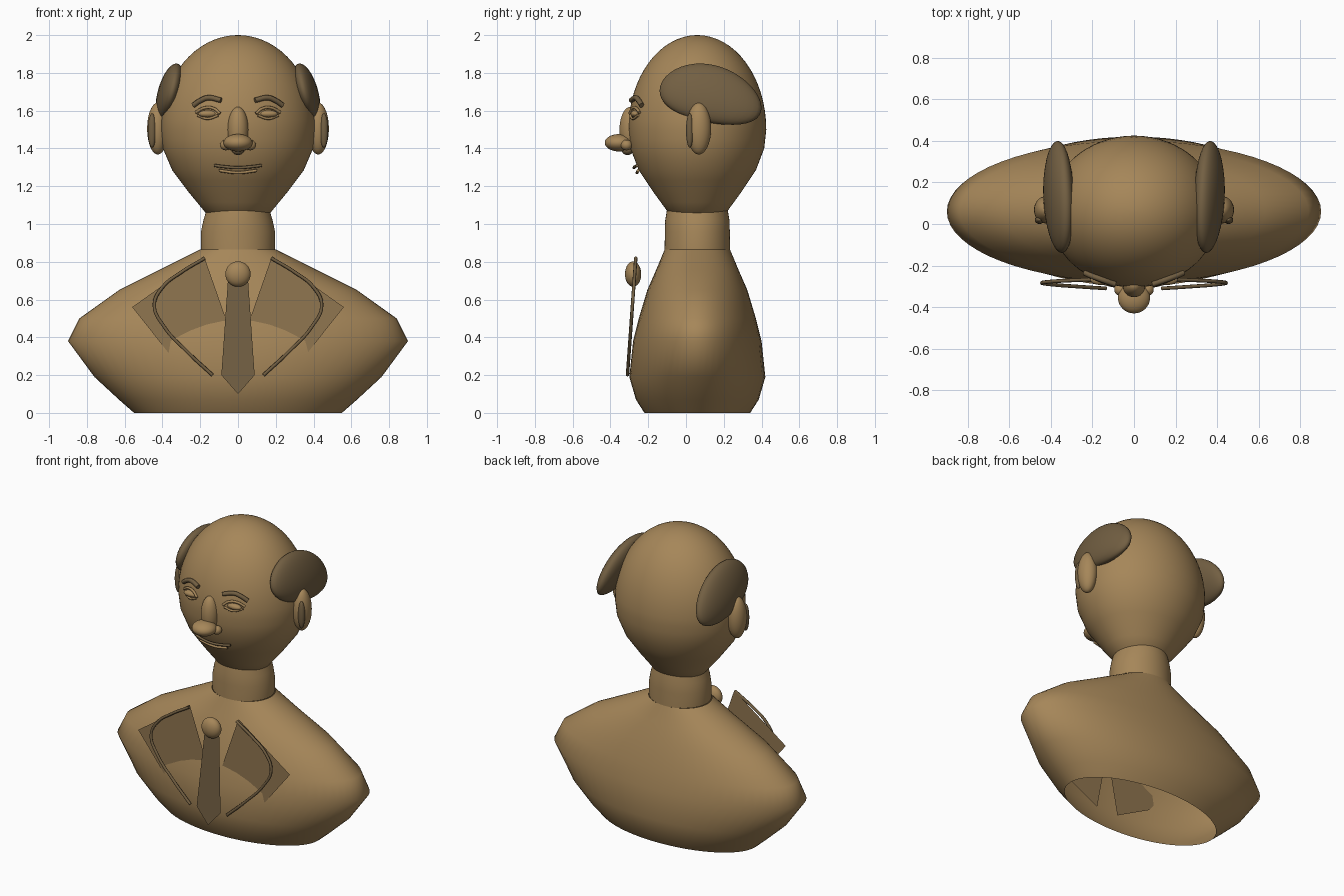
import bpy, bmesh, math
from mathutils import Vector

if "Cube" in bpy.data.objects:
    bpy.data.objects.remove(bpy.data.objects["Cube"])


def material(name, rgb):
    m = bpy.data.materials.new(name)
    m.diffuse_color = (*rgb, 1)
    m.use_nodes = True
    m.node_tree.nodes["Principled BSDF"].inputs["Base Color"].default_value = m.diffuse_color
    return m


TAN = material("tan", (0.38, 0.24, 0.10))
DARK = material("dark brown", (0.17, 0.115, 0.055))
LAPEL = material("mid brown", (0.28, 0.18, 0.08))
CY = 0.06  # depth of the body axis


def finish(name, bm, mat, smooth=True):
    me = bpy.data.meshes.new(name)
    bm.to_mesh(me)
    bm.free()
    me.materials.append(mat)
    for p in me.polygons:
        p.use_smooth = smooth
    ob = bpy.data.objects.new(name, me)
    bpy.context.collection.objects.link(ob)
    return ob


def loft(name, rings, mat, n=64, cap=(False, False)):
    """Stack of elliptical rings (z, half width, half depth)."""
    bm = bmesh.new()
    loops = [[bm.verts.new((rx * math.cos(2 * math.pi * i / n),
                            CY + ry * math.sin(2 * math.pi * i / n), z))
              for i in range(n)] for z, rx, ry in rings]
    for a, b in zip(loops, loops[1:]):
        for i in range(n):
            j = (i + 1) % n
            bm.faces.new((a[i], a[j], b[j], b[i]))
    if cap[0]:
        bm.faces.new(loops[0][::-1])
    if cap[1]:
        bm.faces.new(loops[-1])
    return finish(name, bm, mat)


def ellipsoid(name, c, r, mat, bend=None):
    bm = bmesh.new()
    bmesh.ops.create_uvsphere(bm, u_segments=32, v_segments=20, radius=1)
    for v in bm.verts:
        p = Vector((v.co.x * r[0], v.co.y * r[1], v.co.z * r[2]))
        if bend:
            p = bend(p, v.co.copy())
        v.co = p + Vector(c)
    return finish(name, bm, mat)


def tube(name, pts, radius, mat):
    """Round bar along a smooth path."""
    cu = bpy.data.curves.new(name, 'CURVE')
    cu.dimensions = '3D'
    cu.bevel_depth = radius
    cu.bevel_resolution = 2
    cu.use_fill_caps = True
    cu.resolution_u = 8
    sp = cu.splines.new('BEZIER')
    sp.bezier_points.add(len(pts) - 1)
    for b, p in zip(sp.bezier_points, pts):
        b.co = p
        b.handle_left_type = b.handle_right_type = 'AUTO'
    cu.materials.append(mat)
    ob = bpy.data.objects.new(name, cu)
    bpy.context.collection.objects.link(ob)


def plate(name, pts, mat):
    bm = bmesh.new()
    bm.faces.new([bm.verts.new(p) for p in pts])
    return finish(name, bm, mat, False)


def face_y(x, z):
    """Front surface of the head."""
    t = head_t(z)
    return CY - 0.365 * math.sqrt(max(0, t * t - (x / 0.41) ** 2))


def head_t(z):
    if z >= 1.5:
        return math.sqrt(max(0, 1 - ((z - 1.5) / 0.5) ** 2))
    low = [(1.04, 0.33), (1.06, 0.42), (1.17, 0.64), (1.285, 0.85), (1.4, 0.97), (1.5, 1.0)]
    for (z0, t0), (z1, t1) in zip(low, low[1:]):
        if z <= z1:
            return t0 + (t1 - t0) * (z - z0) / (z1 - z0)


# Torso, open underneath
loft("torso", [(0, .55, .28), (.07, .63, .325), (.19, .76, .36), (.38, .90, .34),
               (.50, .84, .31), (.65, .63, .265), (.76, .41, .217), (.865, .20, .173)], TAN)
loft("neck", [(.865, .196, .173), (.96, .196, .172), (1.02, .183, .17), (1.08, .165, .16)], TAN)

# Head
zs = [1.04, 1.06, 1.115, 1.17, 1.23, 1.285, 1.34, 1.4, 1.45]
zs += [1.5 + .5 * math.sin(math.pi / 2 * i / 16) for i in range(16)] + [1.9999]
loft("head", [(z, .41 * head_t(z), .365 * head_t(z)) for z in zs], TAN, cap=(True, True))

# Nose
ellipsoid("nose_bridge", (0, -.295, 1.5), (.055, .057, .12), TAN)
ellipsoid("nose_tip", (0, -.355, 1.43), (.077, .075, .046), TAN)
ellipsoid("nose_base", (0, -.31, 1.39), (.032, .03, .025), DARK)

# Mouth
tube("upper_lip", [(x, face_y(x, z) - .02, z) for x, z in
                   [(-.125, 1.31), (-.06, 1.302), (0, 1.298), (.06, 1.302), (.125, 1.31)]], .008, DARK)
tube("lower_lip", [(x, face_y(x, z) - .018, z) for x, z in
                   [(-.10, 1.283), (0, 1.272), (.10, 1.283)]], .008, TAN)

for s, side in ((-1, "left"), (1, "right")):
    ellipsoid("nostril_" + side, (s * .065, -.315, 1.418), (.03, .03, .028), TAN)

    # Eyes and brows
    ellipsoid("eyeball_" + side, (s * .16, -.268, 1.583), (.05, .025, .02), TAN)
    tube("upper_lid_" + side, [(s * x, face_y(x, z) - .008, z) for x, z in
                               [(.095, 1.585), (.13, 1.612), (.18, 1.614), (.225, 1.59)]], .008, TAN)
    tube("lower_lid_" + side, [(s * x, face_y(x, z) - .008, z) for x, z in
                               [(.105, 1.575), (.16, 1.558), (.215, 1.575)]], .007, TAN)
    tube("brow_" + side, [(s * x, face_y(x, z) - .012, z) for x, z in
                          [(.09, 1.655), (.16, 1.668), (.20, 1.653), (.237, 1.628)]], .014, DARK)

    # Ears
    ellipsoid("ear_" + side, (s * .425, .068, 1.505), (.056, .065, .137), TAN)
    ellipsoid("inner_ear_" + side, (s * .455, .02, 1.495), (.022, .02, .09), DARK)

    # Side hair, drooping to the rear and leaning in at the top
    def droop(p, u, s=s):
        p.z += -.045 * u.y - .03 * u.y * u.y
        p.x -= s * (.22 * p.z + .012 * u.y * u.y)
        return p
    ellipsoid("side_hair_" + side, (s * .362, .13, 1.69), (.066, .27, .155), DARK, droop)

    # Lapel with piping
    plate("lapel_" + side, [(s * x, -.252, z) for x, z in
                            [(.18, .83), (.56, .56), (.33, .27), (.08, .14), (.03, .40)]], LAPEL)
    tube("lapel_piping_" + side,
         [(s * x, -.324 + .071 * z, z) for x, z in
          [(.175, .82), (.30, .745), (.40, .665), (.443, .57), (.39, .455), (.27, .325), (.135, .20)]],
         .009, DARK)

# Tie and knot
plate("tie", [(x, -.324 + .071 * z, z) for x, z in
              [(-.052, .72), (-.088, .2), (0, .1), (.088, .2), (.052, .72)]], DARK)
ellipsoid("tie_knot", (0, -.28, .735), (.067, .043, .067), TAN)
